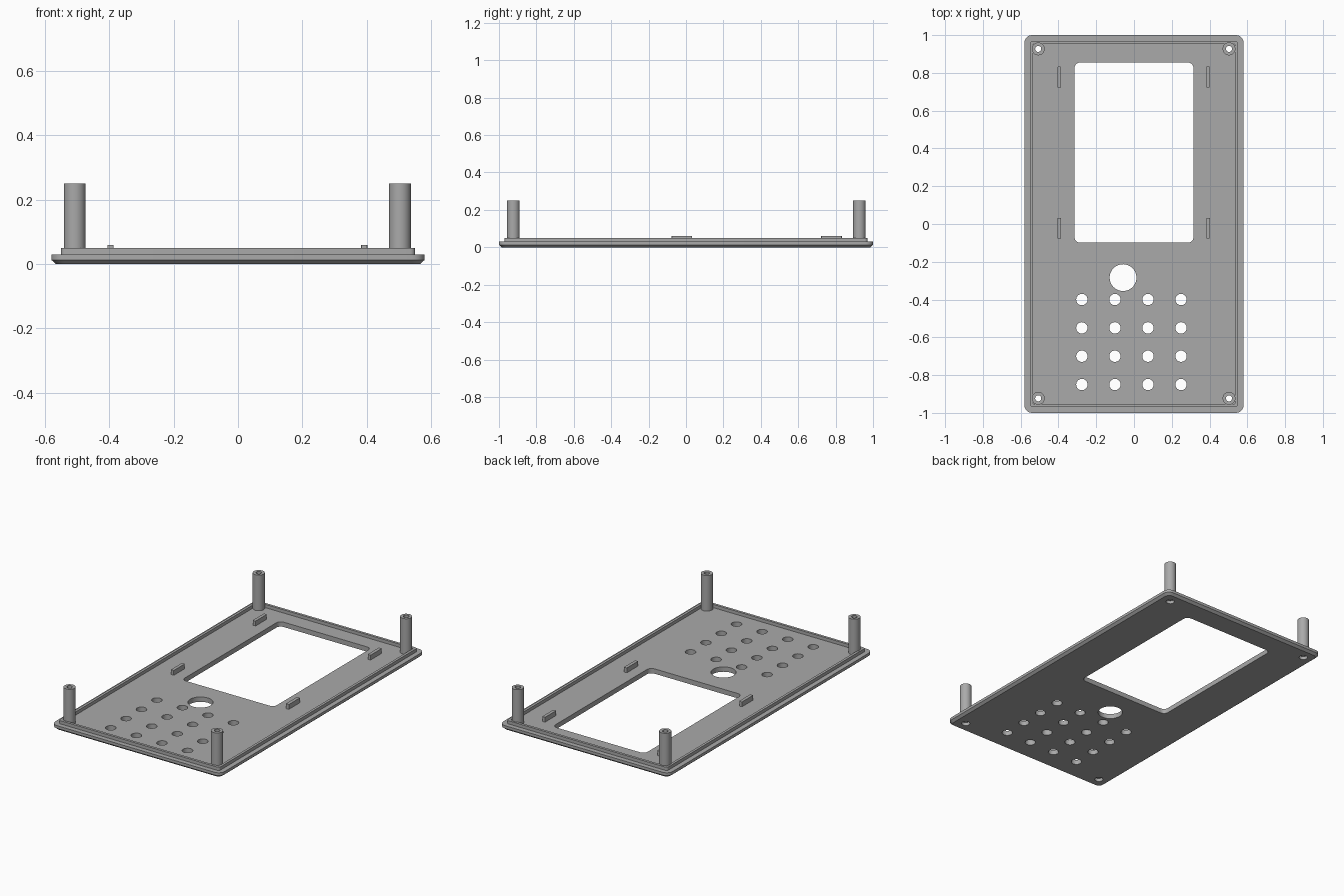
import bpy, bmesh, math

cube = bpy.data.objects.get("Cube")
if cube:
    bpy.data.objects.remove(cube)

grey = bpy.data.materials.new("plain grey")
grey.use_nodes = True
colour = (0.4, 0.4, 0.4, 1)
grey.diffuse_color = colour
grey.node_tree.nodes["Principled BSDF"].inputs["Base Color"].default_value = colour


def outline(cx, cy, hx, hy, r, steps=6):
    """Points of a rounded rectangle, counter-clockwise."""
    pts = []
    for q, (sx, sy) in enumerate([(1, 1), (-1, 1), (-1, -1), (1, -1)]):
        for i in range(steps + 1):
            a = math.pi / 2 * (q + i / steps)
            pts.append((cx + sx * (hx - r) + r * math.cos(a),
                        cy + sy * (hy - r) + r * math.sin(a)))
    return pts


def circle(cx, cy, r, n=40):
    return [(cx + r * math.cos(math.tau * i / n), cy + r * math.sin(math.tau * i / n))
            for i in range(n)]


def loft(bm, rings, closed=False):
    """Skin a list of (outline, z); cap the ends, or join last ring to first."""
    loops = [[bm.verts.new((x, y, z)) for x, y in pts] for pts, z in rings]
    pairs = list(zip(loops, loops[1:]))
    if closed:
        pairs.append((loops[-1], loops[0]))
    else:
        bm.faces.new(loops[0][::-1])
        bm.faces.new(loops[-1])
    for a, b in pairs:
        for i in range(len(a)):
            j = (i + 1) % len(a)
            bm.faces.new((a[i], a[j], b[j], b[i]))


def finish(bm, name):
    bmesh.ops.recalc_face_normals(bm, faces=bm.faces)
    mesh = bpy.data.meshes.new(name)
    bm.to_mesh(mesh)
    bm.free()
    mesh.materials.append(grey)
    ob = bpy.data.objects.new(name, mesh)
    bpy.context.collection.objects.link(ob)
    return ob


def smooth(ob):
    bpy.ops.object.select_all(action="DESELECT")
    ob.select_set(True)
    bpy.context.view_layer.objects.active = ob
    bpy.ops.object.shade_smooth_by_angle(angle=math.radians(30))


# Cover plate: chamfered underside, stepped edge, raised rim and inner floor
FLOOR, RIM = 0.03, 0.05
section = [(0.015, 0, 0.03), (0, 0.013, 0.04), (0, FLOOR, 0.04), (0.03, FLOOR, 0.015),
           (0.03, RIM, 0.015), (0.046, RIM, 0.006), (0.046, FLOOR, 0.006)]
bm = bmesh.new()
loft(bm, [(outline(0, 0, 0.58 - d, 1 - d, r), z) for d, z, r in section])
plate = finish(bm, "cover_plate")

# Openings: screen window, large round hole, button grid, screw recesses
posts = [(x, y) for x in (-0.507, 0.503) for y in (-0.923, 0.927)]
shapes = [outline(0, 0.378, 0.315, 0.477, 0.03), circle(-0.058, -0.284, 0.071)]
shapes += [circle(-0.276 + 0.175 * i, -0.40 - 0.15 * j, 0.03)
           for i in range(4) for j in range(4)]
shapes += [circle(x, y, 0.024) for x, y in posts]
bm = bmesh.new()
for s in shapes:
    loft(bm, [(s, -0.1), (s, 0.1)])
cutter = finish(bm, "opening_cutter")
cutter.hide_render = True
cut = plate.modifiers.new("openings", "BOOLEAN")
cut.operation = "DIFFERENCE"
cut.solver = "EXACT"
cut.object = cutter
bpy.context.view_layer.objects.active = plate
bpy.ops.object.modifier_apply(modifier=cut.name)
bpy.data.objects.remove(cutter)
smooth(plate)

# Hollow screw posts
for x, y in posts:
    side = ("left" if x > 0 else "right") + ("_back" if y > 0 else "_front")
    bm = bmesh.new()
    outer, bore = circle(x, y, 0.034), circle(x, y, 0.016)
    loft(bm, [(outer, 0.02), (outer, 0.25), (bore, 0.25), (bore, 0.02)], closed=True)
    smooth(finish(bm, "screw_post_" + side))

# Small locating tabs beside the window
for x in (-0.396, 0.392):
    for y in (-0.022, 0.778):
        side = ("left" if x > 0 else "right") + ("_back" if y > 0 else "_front")
        bm = bmesh.new()
        tab = outline(x, y, 0.01, 0.055, 0.004, 2)
        loft(bm, [(tab, FLOOR - 0.005), (tab, 0.06)])
        finish(bm, "locating_tab_" + side)
